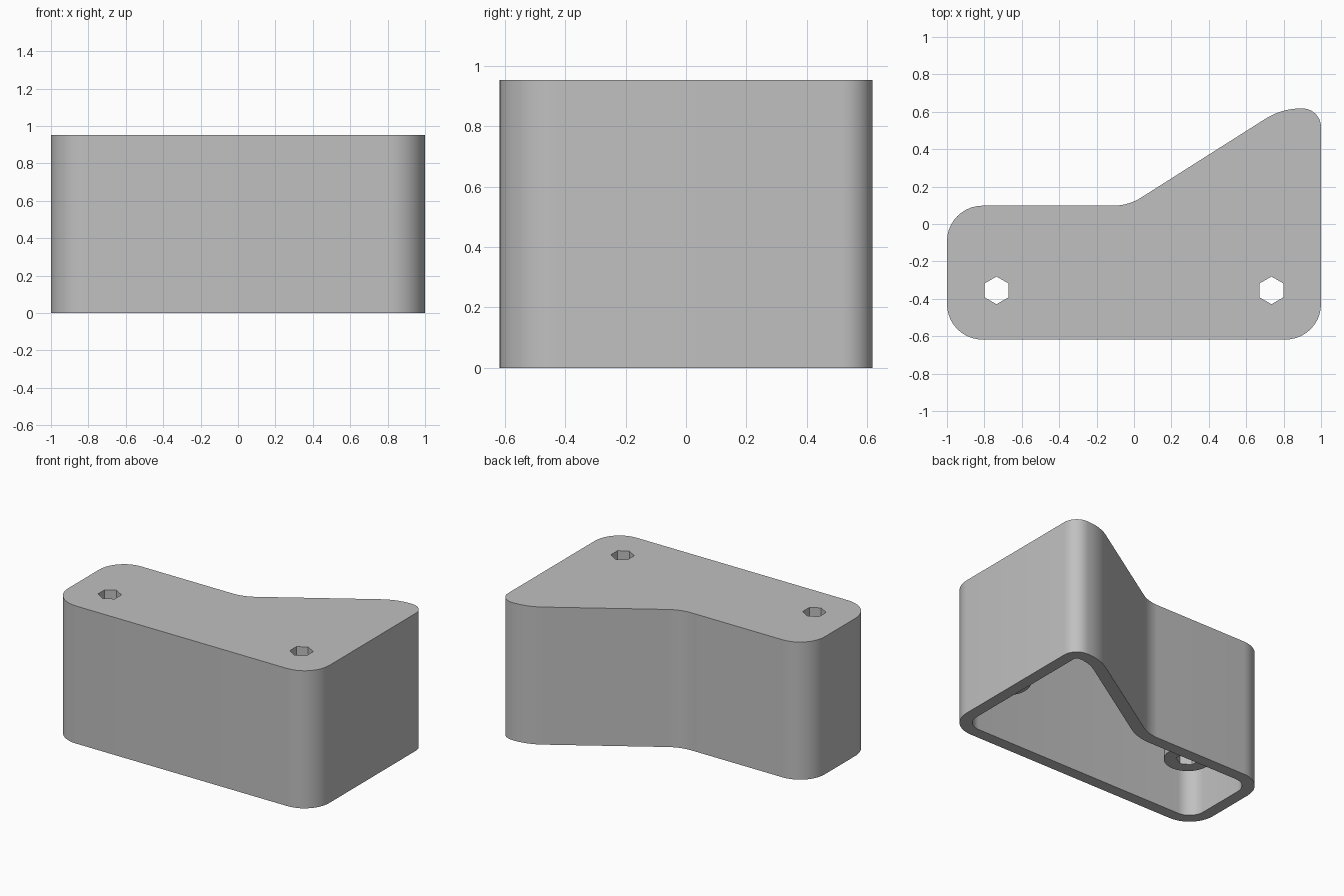
import bpy, bmesh, math
from mathutils import Vector

cube = bpy.data.objects.get("Cube")
if cube:
    bpy.data.objects.remove(cube, do_unlink=True)

HEIGHT, WALL = 0.953, 0.08
POST_Z = 0.28
HOLE_X, HOLE_Y = 0.735, -0.355

# Outline corners, counter-clockwise: x, y, fillet radius
OUTLINE = [(-1, -0.618, 0.19), (1, -0.618, 0.19), (1, 0.618, 0.1),
           (0.79, 0.618, 0.36), (-0.03, 0.098, 0.28), (-1, 0.098, 0.19)]

grey = bpy.data.materials.new("grey plastic")
grey.use_nodes = True
grey.diffuse_color = (0.53, 0.53, 0.53, 1)
grey.node_tree.nodes["Principled BSDF"].inputs["Base Color"].default_value = (0.53, 0.53, 0.53, 1)


def rounded_outline(inset, steps=10):
    """Filleted outline, moved inwards by inset."""
    pts = []
    n = len(OUTLINE)
    for i, (x, y, r) in enumerate(OUTLINE):
        p = Vector((x, y))
        d_in = (p - Vector(OUTLINE[i - 1][:2])).normalized()
        d_out = (Vector(OUTLINE[(i + 1) % n][:2]) - p).normalized()
        turn = math.atan2(d_in.x * d_out.y - d_in.y * d_out.x, d_in.dot(d_out))
        side = 1 if turn > 0 else -1
        n_in = Vector((-d_in.y, d_in.x))
        # fillet centre is shared by the outer and inner outlines
        start = p - d_in * r * math.tan(abs(turn) / 2)
        centre = start + n_in * r * side
        radius = r - inset * side
        a0 = math.atan2(-n_in.y * side, -n_in.x * side)
        for k in range(steps + 1):
            a = a0 + turn * k / steps
            pts.append((centre.x + radius * math.cos(a), centre.y + radius * math.sin(a)))
    return pts


def ring(cx, cy, radius, sides):
    return [(cx + radius * math.sin(-2 * math.pi * k / sides),
             cy + radius * math.cos(2 * math.pi * k / sides)) for k in range(sides)]


def prism(name, pts, z0, z1):
    bm = bmesh.new()
    low = [bm.verts.new((x, y, z0)) for x, y in pts]
    high = [bm.verts.new((x, y, z1)) for x, y in pts]
    bm.faces.new(low[::-1])
    bm.faces.new(high)
    for i in range(len(pts)):
        j = (i + 1) % len(pts)
        bm.faces.new((low[i], low[j], high[j], high[i]))
    mesh = bpy.data.meshes.new(name)
    bm.to_mesh(mesh)
    bm.free()
    mesh.materials.append(grey)
    obj = bpy.data.objects.new(name, mesh)
    bpy.context.collection.objects.link(obj)
    return obj


def combine(target, other, operation):
    mod = target.modifiers.new("combine", "BOOLEAN")
    mod.operation, mod.solver, mod.object = operation, "EXACT", other
    bpy.context.view_layer.objects.active = target
    bpy.ops.object.modifier_apply(modifier=mod.name)
    bpy.data.objects.remove(other, do_unlink=True)


# Shell, open underneath
housing = prism("housing", rounded_outline(0), 0, HEIGHT)
combine(housing, prism("cavity", rounded_outline(WALL), -0.1, HEIGHT - WALL), "DIFFERENCE")

# Hanging screw posts with hexagonal through holes
for x in (-HOLE_X, HOLE_X):
    combine(housing, prism("post", ring(x, HOLE_Y, 0.15, 32), POST_Z, HEIGHT - WALL / 2), "UNION")
    combine(housing, prism("hex_hole", ring(x, HOLE_Y, 0.074, 6), -0.1, HEIGHT + 0.1), "DIFFERENCE")

bpy.ops.object.select_all(action="DESELECT")
housing.select_set(True)
bpy.context.view_layer.objects.active = housing
bpy.ops.object.shade_smooth_by_angle(angle=math.radians(30))
